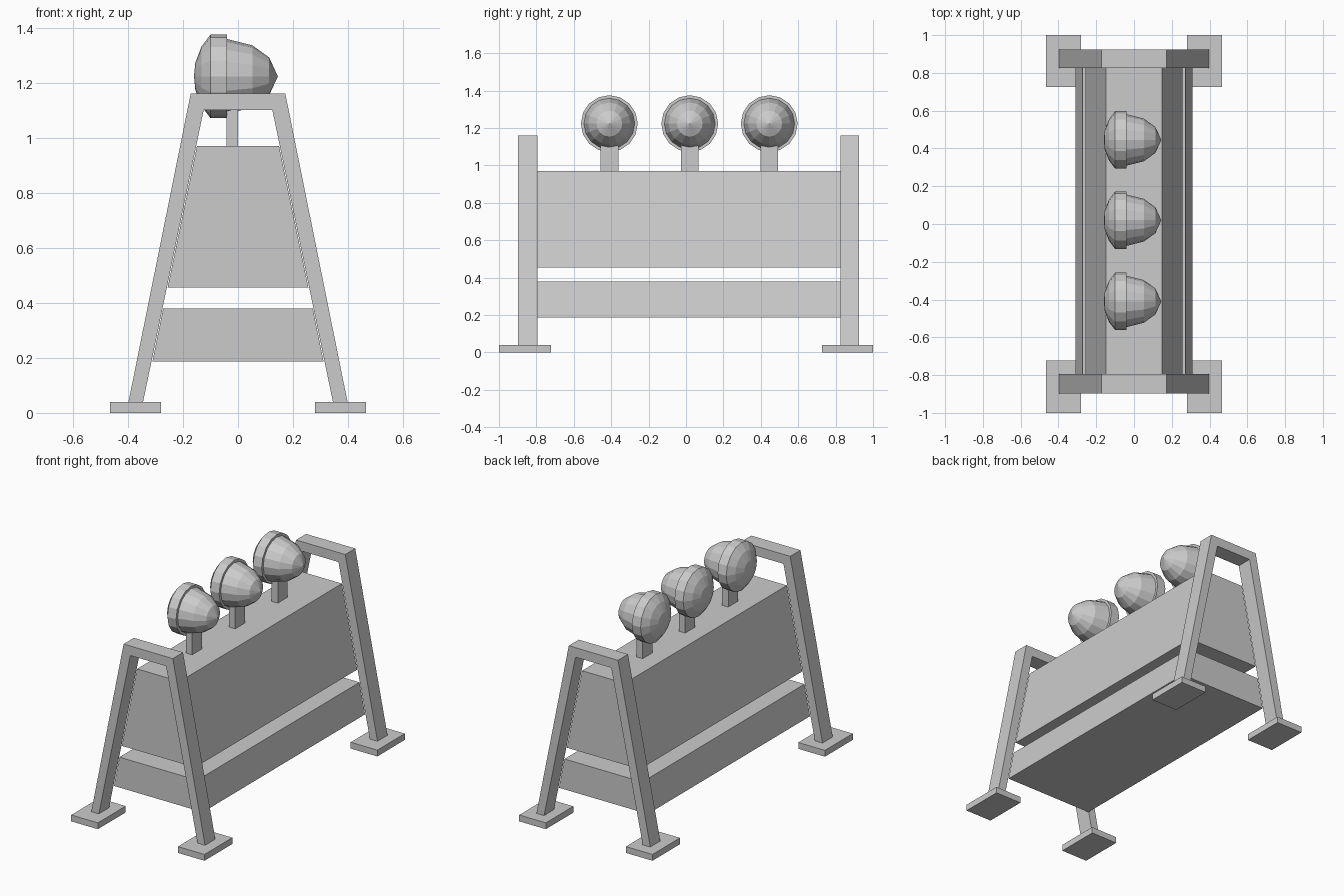
import bpy, bmesh, math
from mathutils import Matrix

cube = bpy.data.objects.get("Cube")
if cube:
    bpy.data.objects.remove(cube, do_unlink=True)

grey = bpy.data.materials.new("light_grey")
grey.use_nodes = True
grey.diffuse_color = (0.6, 0.6, 0.6, 1)
grey.node_tree.nodes["Principled BSDF"].inputs["Base Color"].default_value = (0.6, 0.6, 0.6, 1)


def finish(name, bm):
    bmesh.ops.recalc_face_normals(bm, faces=bm.faces)
    mesh = bpy.data.meshes.new(name)
    bm.to_mesh(mesh)
    bm.free()
    mesh.materials.append(grey)
    ob = bpy.data.objects.new(name, mesh)
    bpy.context.collection.objects.link(ob)
    return ob


def extrude_y(name, outline, y0, y1):
    """Solid from an x-z outline, running from y0 to y1."""
    bm = bmesh.new()
    face = bm.faces.new([bm.verts.new((x, y0, z)) for x, z in outline])
    ext = bmesh.ops.extrude_face_region(bm, geom=[face])
    verts = [v for v in ext["geom"] if isinstance(v, bmesh.types.BMVert)]
    bmesh.ops.translate(bm, verts=verts, vec=(0, y1 - y0, 0))
    return finish(name, bm)


def box(name, x0, x1, y0, y1, z0, z1):
    return extrude_y(name, [(x0, z0), (x1, z0), (x1, z1), (x0, z1)], y0, y1)


def lamp(name, y, z, sides=16):
    """Faceted lamp turned about the x axis: (x, radius) profile."""
    profile = [(-0.16, 0), (-0.155, 0.05), (-0.133, 0.108), (-0.1, 0.152),
               (-0.04, 0.152), (-0.04, 0.136), (0.052, 0.113), (0.113, 0.069), (0.145, 0)]
    bm = bmesh.new()
    verts = [bm.verts.new((x, r, 0)) for x, r in profile]
    edges = [bm.edges.new(pair) for pair in zip(verts, verts[1:])]
    bmesh.ops.spin(bm, geom=verts + edges, cent=(0, 0, 0), axis=(1, 0, 0),
                   angle=math.tau, steps=sides, use_duplicate=False)
    bmesh.ops.remove_doubles(bm, verts=bm.verts, dist=0.0005)
    bmesh.ops.transform(bm, matrix=Matrix.Translation((0, y, z)), verts=bm.verts)
    return finish(name, bm)


# A-shaped end frames
half = [(0.125, 1.10), (0.345, 0.04), (0.398, 0.04), (0.172, 1.16)]
outline = half + [(-x, z) for x, z in reversed(half)]
for end, y0, y1 in (("front", -0.897, -0.795), ("back", 0.825, 0.925)):
    extrude_y(end + "_frame", outline, y0, y1)

# Foot plates
for end, y0, y1 in (("front", -1.0, -0.722), ("back", 0.726, 1.0)):
    box(end + "_left_foot", 0.28, 0.466, y0, y1, 0, 0.04)
    box(end + "_right_foot", -0.466, -0.28, y0, y1, 0, 0.04)

# Tapered barrier boards
for name, z0, w0, z1, w1 in (("lower_board", 0.187, 0.311, 0.379, 0.272),
                             ("upper_board", 0.455, 0.256, 0.97, 0.149)):
    extrude_y(name, [(-w0, z0), (w0, z0), (w1, z1), (-w1, z1)], -0.795, 0.825)

# Warning lamps on short posts
for place, y in (("front", -0.41), ("middle", 0.02), ("back", 0.445)):
    box(place + "_lamp_post", -0.042, 0.0, y - 0.048, y + 0.048, 0.97, 1.13)
    lamp(place + "_lamp", y, 1.223)
